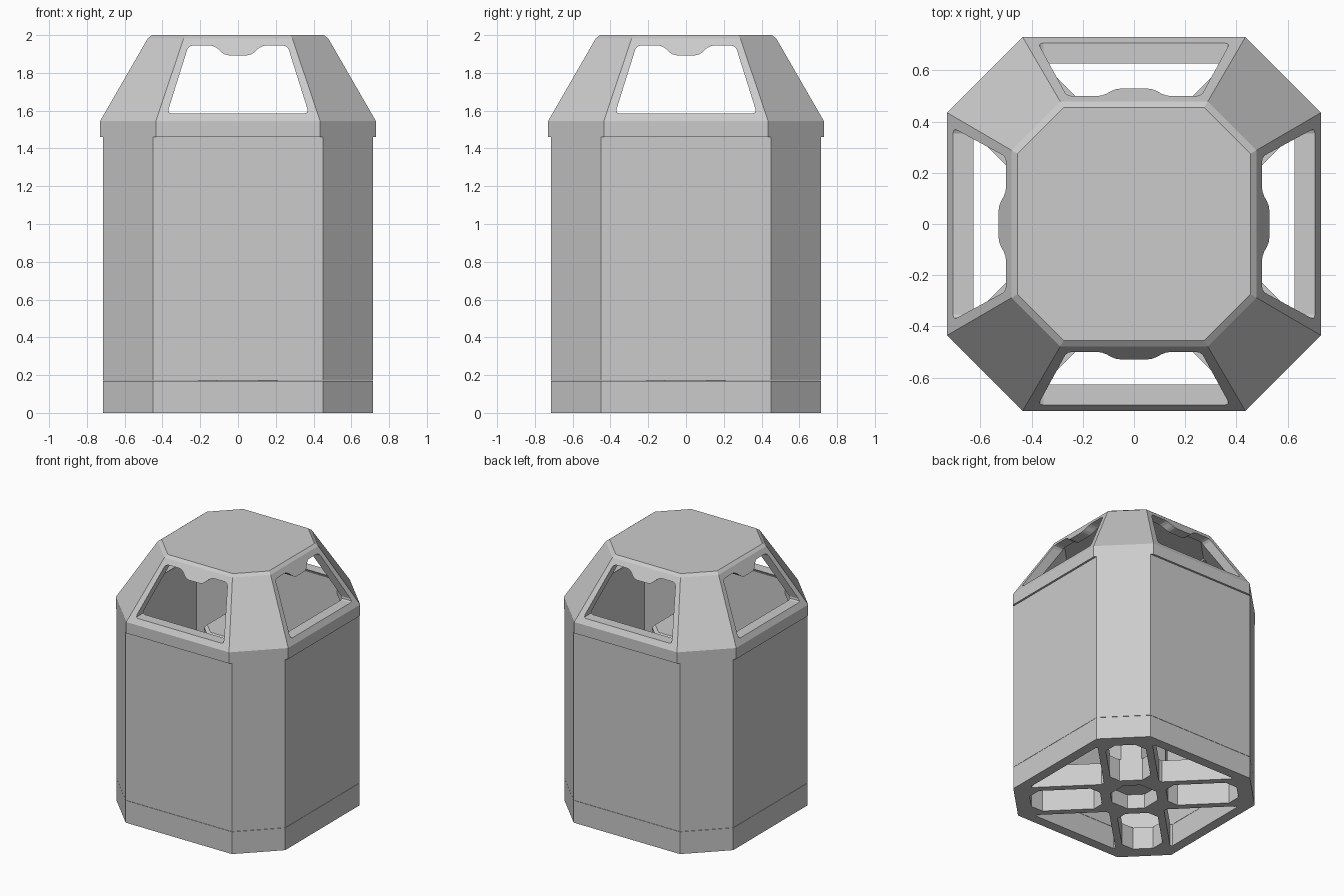
import bpy, bmesh
from math import pi
from mathutils import Matrix

if "Cube" in bpy.data.objects:
    bpy.data.objects.remove(bpy.data.objects["Cube"])


def octagon(r, c):
    # square of half width r with its corners cut at c
    return [(r, c), (c, r), (-c, r), (-r, c), (-r, -c), (-c, -r), (c, -r), (r, -c)]


def finish(name, bm):
    bmesh.ops.recalc_face_normals(bm, faces=bm.faces[:])
    me = bpy.data.meshes.new(name)
    bm.to_mesh(me)
    bm.free()
    ob = bpy.data.objects.new(name, me)
    bpy.context.collection.objects.link(ob)
    return ob


def loft(name, levels, closed=False):
    # levels: (z, half width, corner), skinned in order
    bm = bmesh.new()
    rings = [[bm.verts.new((x, y, z)) for x, y in octagon(r, c)] for z, r, c in levels]
    pairs = list(zip(rings, rings[1:]))
    if closed:
        pairs.append((rings[-1], rings[0]))
    else:
        bm.faces.new(rings[0])
        bm.faces.new(rings[-1])
    for a, b in pairs:
        for i in range(8):
            j = (i + 1) % 8
            bm.faces.new((a[i], a[j], b[j], b[i]))
    return finish(name, bm)


def add_prism(bm, pts, depth, mat, radius=0.0, segments=2):
    # flat outline with optional rounded corners, extruded along z, then placed
    tmp = bmesh.new()
    tmp.faces.new([tmp.verts.new((x, y, 0)) for x, y in pts])
    if radius:
        bmesh.ops.bevel(tmp, geom=tmp.verts[:], offset=radius, segments=segments,
                        profile=0.5, affect='VERTICES')
    out = bmesh.ops.extrude_face_region(tmp, geom=tmp.faces[:])
    verts = [v for v in out['geom'] if isinstance(v, bmesh.types.BMVert)]
    bmesh.ops.translate(tmp, verts=verts, vec=(0, 0, depth))
    bmesh.ops.recalc_face_normals(tmp, faces=tmp.faces[:])
    tmp.transform(mat)
    me = bpy.data.meshes.new("tmp")
    tmp.to_mesh(me)
    tmp.free()
    bm.from_mesh(me)
    bpy.data.meshes.remove(me)


def cut(ob, cutter):
    cutter.hide_render = True
    mod = ob.modifiers.new("cut", 'BOOLEAN')
    mod.operation = 'DIFFERENCE'
    mod.solver = 'EXACT'
    mod.object = cutter
    bpy.context.view_layer.objects.active = ob
    bpy.ops.object.modifier_apply(modifier=mod.name)
    bpy.data.objects.remove(cutter)


# hollow main body
loft("body", [(0.172, 0.715, 0.45), (1.46, 0.715, 0.45),
              (1.46, 0.64, 0.41), (0.172, 0.64, 0.41)], closed=True)

# hooded lid shell: inside from the ceiling down, then outside up to the top
lid = loft("lid", [(1.955, 0.42, 0.25), (1.56, 0.64, 0.39), (1.46, 0.64, 0.39),
                   (1.46, 0.73, 0.435), (1.545, 0.73, 0.435),
                   (1.982, 0.478, 0.288), (2.0, 0.455, 0.275)])

# four windows with a small tab hanging from the top edge
half = [(0.375, 1.585), (0.262, 1.945), (0.125, 1.945), (0.07, 1.893)]
outline = half + [(-x, z) for x, z in reversed(half)]
bm = bmesh.new()
for k in range(4):
    m = Matrix.Rotation(k * pi / 2, 4, 'Z') @ Matrix.Translation((0, -0.35, 0)) @ Matrix.Rotation(pi / 2, 4, 'X')
    add_prism(bm, outline, 0.6, m, 0.022)
cut(lid, finish("window_cutter", bm))

# base plate with corner slots, side openings and a recessed hub
base = loft("base", [(0, 0.715, 0.45), (0.17, 0.715, 0.45)])
slot = [(0.23, -0.08), (0.29, -0.14), (0.65, -0.14), (0.72, -0.07),
        (0.72, 0.07), (0.65, 0.14), (0.29, 0.14), (0.23, 0.08)]
side = [(0.27, 0), (0.64, -0.37), (0.64, 0.37)]
bm = bmesh.new()
for k in range(4):
    down = Matrix.Translation((0, 0, -0.1))
    add_prism(bm, slot, 0.4, Matrix.Rotation(pi / 4 + k * pi / 2, 4, 'Z') @ down)
    add_prism(bm, side, 0.4, Matrix.Rotation(k * pi / 2, 4, 'Z') @ down, 0.02, 1)
add_prism(bm, octagon(0.155, 0.07), 0.21, Matrix.Translation((0, 0, -0.1)))
cut(base, finish("base_cutter", bm))

# central post inside the bin
loft("centre_post", [(0.165, 0.21, 0.11), (1.33, 0.21, 0.11), (1.35, 0.19, 0.10)])
